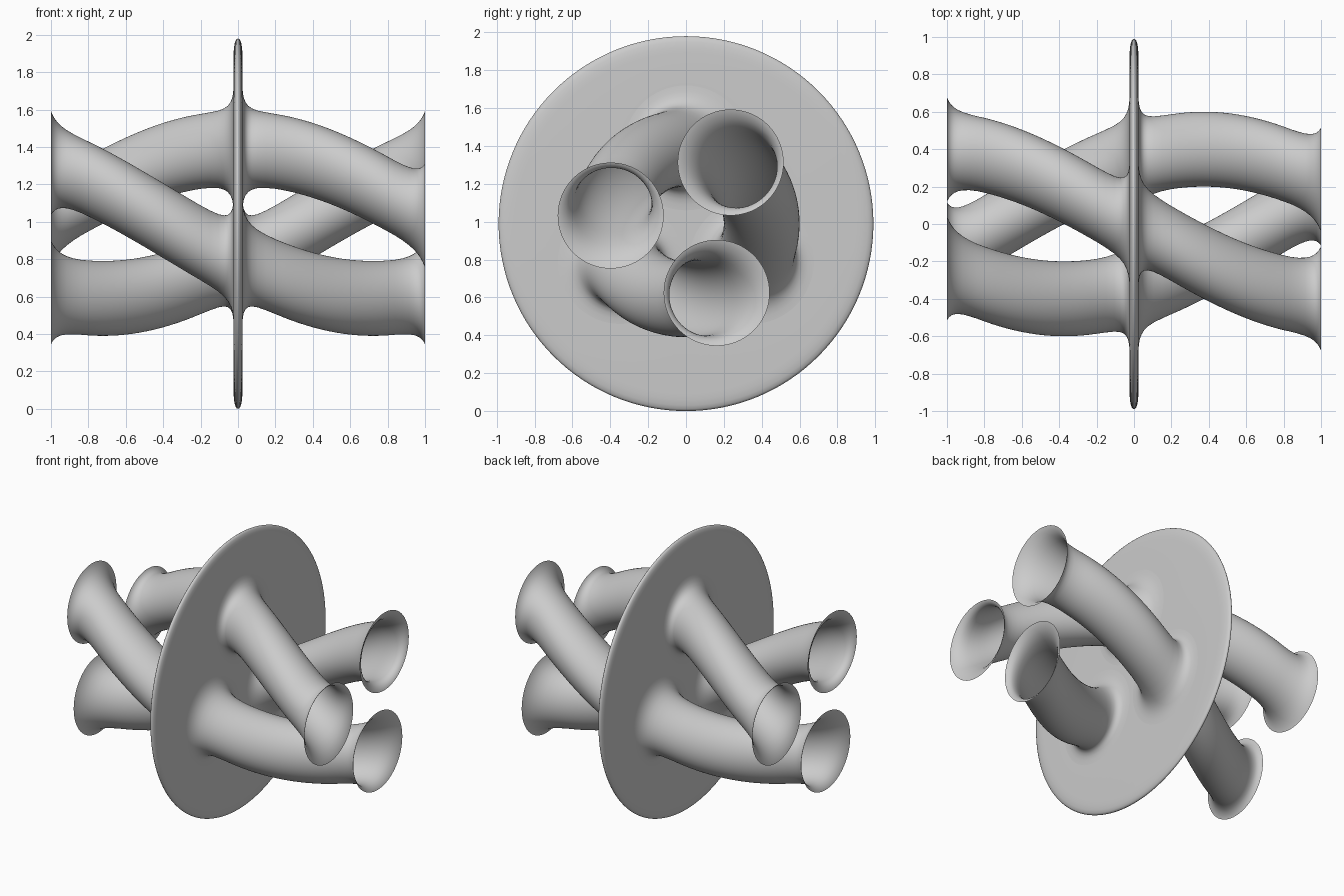
import bpy, bmesh
from math import pi, cos, sin, radians

if "Cube" in bpy.data.objects:
    bpy.data.objects.remove(bpy.data.objects["Cube"])

CZ = 0.99        # height of the twist axis
ORBIT = 0.4      # distance of tube centres from the axis
TWIST = 1.5      # radians per unit of x
STARTS = [radians(a) for a in (90, 210, 330)]
SEG = 64


def finish(bm, name):
    mesh = bpy.data.meshes.new(name)
    bm.to_mesh(mesh)
    bm.free()
    for p in mesh.polygons:
        p.use_smooth = True
    ob = bpy.data.objects.new(name, mesh)
    bpy.context.collection.objects.link(ob)
    return ob


def ring(bm, x, r, cy=0.0, cz=CZ, n=SEG):
    return [bm.verts.new((x, cy + r * cos(2 * pi * k / n), cz + r * sin(2 * pi * k / n)))
            for k in range(n)]


def skin(bm, a, b):
    n = len(a)
    for k in range(n):
        bm.faces.new((a[k], a[(k + 1) % n], b[(k + 1) % n], b[k]))


# Tube profile (distance from disc, radius): fillet, straight run, trumpet end
FILLET = [(0.024, 0.33), (0.026, 0.30), (0.031, 0.273), (0.04, 0.25), (0.055, 0.23),
          (0.075, 0.217), (0.105, 0.207), (0.15, 0.202)]
RUN = [(0.2 + 0.04 * i, 0.2) for i in range(17)]
TRUMPET = [(0.88, 0.203), (0.915, 0.209), (0.94, 0.217), (0.96, 0.228),
           (0.975, 0.24), (0.988, 0.256), (0.996, 0.27), (1.0, 0.28)]
PROFILE = FILLET + RUN + TRUMPET

# Six hollow twisted tubes, three on each side of the disc
for side, label in ((1, "right"), (-1, "left")):
    for i, start in enumerate(STARTS):
        bm = bmesh.new()
        rings = []
        for x, r in sorted((side * x, r) for x, r in PROFILE):
            # the fillet foot stays on its hole in the disc
            a = start + TWIST * (x - side * PROFILE[0][0])
            rings.append(ring(bm, x, r, ORBIT * cos(a), CZ + ORBIT * sin(a)))
        for a, b in zip(rings, rings[1:]):
            skin(bm, a, b)
        finish(bm, f"{label}_tube_{i + 1}")

# Thin disc: two sheets with three holes each, joined by a rounded rim
RIM = [(0.024, 0.90), (0.0225, 0.93), (0.019, 0.96), (0.013, 0.979), (0.007, 0.987), (0.0, 0.99)]
RIM += [(-x, r) for x, r in reversed(RIM[:-1])]
bm = bmesh.new()
rims = [ring(bm, x, r, n=128) for x, r in RIM]
for a, b in zip(rims, rims[1:]):
    skin(bm, a, b)
for x, outer in ((RIM[0][0], rims[0]), (RIM[-1][0], rims[-1])):
    loops = [outer] + [ring(bm, x, 0.33, ORBIT * cos(s), CZ + ORBIT * sin(s)) for s in STARTS]
    edges = []
    for lp in loops:
        for k in range(len(lp)):
            pair = (lp[k], lp[(k + 1) % len(lp)])
            edges.append(bm.edges.get(pair) or bm.edges.new(pair))
    bmesh.ops.triangle_fill(bm, use_beauty=True, use_dissolve=False, edges=edges)
bmesh.ops.recalc_face_normals(bm, faces=bm.faces[:])
finish(bm, "disc")
